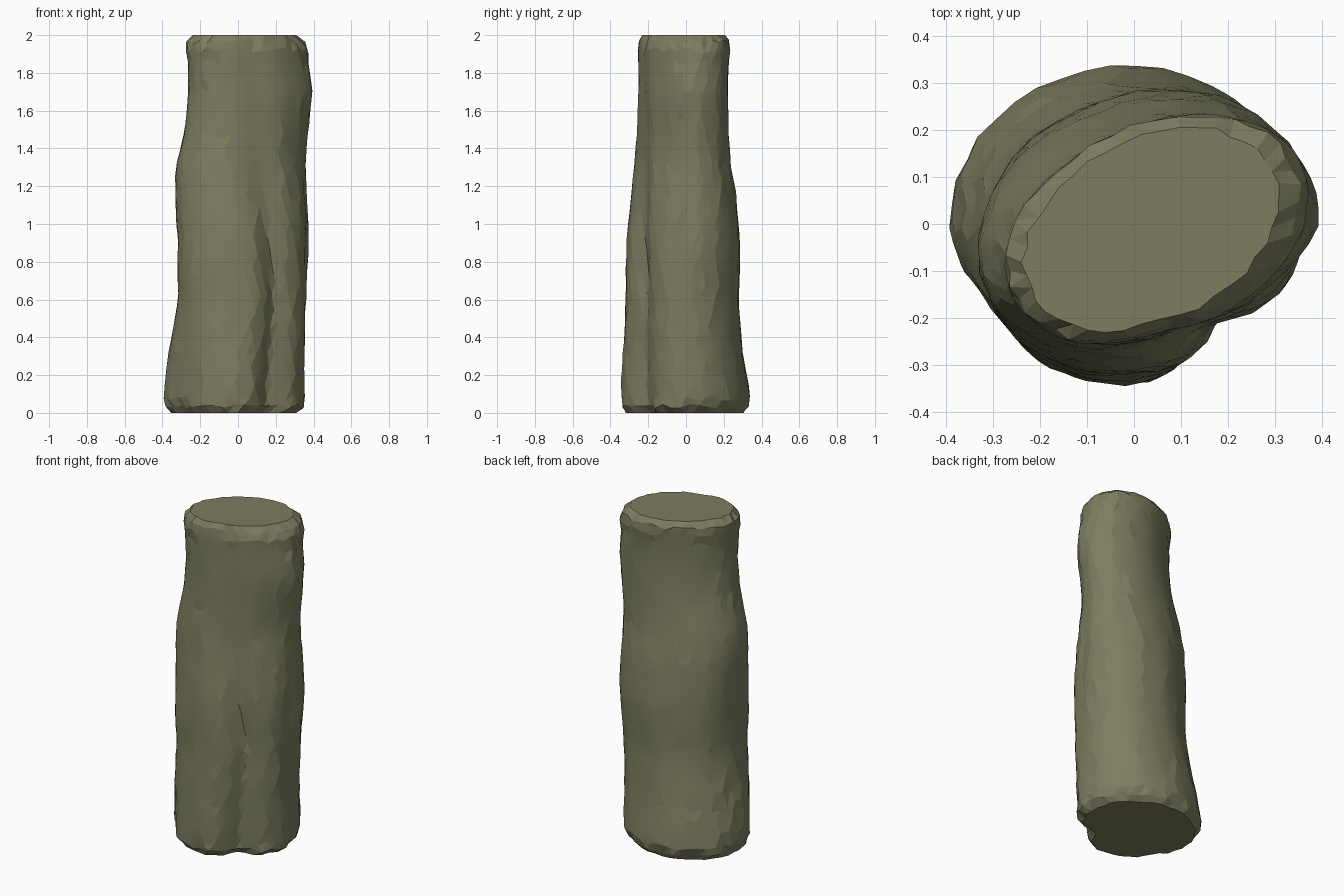
import bpy, bmesh, math, random
from mathutils import Vector, noise

random.seed(4)
if "Cube" in bpy.data.objects:
    bpy.data.objects.remove(bpy.data.objects["Cube"], do_unlink=True)

# Outline stations: height, left and right edge, front and back edge
STATIONS = [
    (0, -.355, .305, -.315, .30), (0.04, -.388, .347, -.342, .33),
    (0.10, -.398, .355, -.345, .34), (0.30, -.37, .355, -.335, .305),
    (0.60, -.312, .36, -.32, .28), (0.90, -.31, .375, -.315, .287),
    (1.15, -.33, .367, -.29, .265), (1.32, -.325, .36, -.272, .238),
    (1.50, -.28, .372, -.26, .225), (1.70, -.262, .385, -.255, .222),
    (1.85, -.264, .37, -.255, .225), (1.93, -.275, .372, -.26, .235),
    (1.965, -.27, .35, -.25, .232), (2.0, -.235, .31, -.23, .205)]
# Swellings and flats: angle, angular width, height, height spread, amount
SWELLS = [
    (3.75, .4, 0.05, .35, -.10), (3.75, .5, 0.75, .3, .06),
    (-0.7, .4, 0.05, .3, -.07), (-0.6, .4, 1.42, .2, -.05),
    (2.5, .5, 0.9, .35, .06), (-0.25, .35, 1.7, .15, .05)]
SIDES = 42


def outline(z):
    """Blend the two stations around a height."""
    for a, b in zip(STATIONS, STATIONS[1:]):
        if z <= b[0]:
            f = (z - a[0]) / (b[0] - a[0])
            return [p + (q - p) * f for p, q in zip(a[1:], b[1:])]
    return STATIONS[-1][1:]


def bell(d, width):
    return math.exp(-(d / width) ** 2)


def around(t, centre, width):
    return bell(math.remainder(t - centre, math.tau), width)


def surface_point(z, t, jitter, lift):
    x0, x1, y0, y1 = outline(z)
    cx, cy = (x0 + x1) / 2, (y0 + y1) / 2
    x, y = (x1 - x0) / 2 * math.cos(t), (y1 - y0) / 2 * math.sin(t + 0.16 * z)
    # Long front groove, leaning and fading upward, sharpest at mid height
    middle = -0.65 - 0.47 * max(z, 0.6)
    s = 1 - (0.20 - 0.07 * z) * around(t, middle, 0.28)
    s -= 0.05 * around(t, middle, 0.13) * bell(z - 0.75, 0.35)
    # Narrow crack on the left side
    s -= 0.03 * around(t, -0.12, 0.12) * bell(z - 0.87, 0.3)
    s += sum(amount * around(t, angle, width) * bell(z - height, spread)
             for angle, width, height, spread, amount in SWELLS)
    # Lengthwise bark streaks
    s += noise.noise(Vector((math.cos(t) * 4, math.sin(t) * 4, z * 1.5))) * 0.012
    s += random.uniform(-jitter, jitter)
    return Vector((cx + x * s, cy + y * s, z + random.uniform(-lift, lift)))


# Ring heights: close together at the chipped rims, flat at the sawn ends
body = [0.15 + i * 0.0775 for i in range(23)]
heights = [0, 0.035, 0.08] + body + [1.92, 1.965, 2.0]
bm = bmesh.new()
rings = []
for i, z in enumerate(heights):
    edge = min(i, len(heights) - 1 - i)
    jitter = 0.028 if edge < 2 else 0.009
    lift = (0, 0.011, 0.015)[edge] if edge < 3 else 0.022
    shift = (i % 2) * 0.5
    rings.append([bm.verts.new(surface_point(z, (k + shift) * math.tau / SIDES, jitter, lift))
                  for k in range(SIDES)])

# Bark faces, in staggered triangles
for i, (low, high) in enumerate(zip(rings, rings[1:])):
    for k in range(SIDES):
        n = (k + 1) % SIDES
        if i % 2 == 0:
            bm.faces.new((low[k], low[n], high[k]))
            bm.faces.new((low[n], high[n], high[k]))
        else:
            bm.faces.new((low[k], low[n], high[n]))
            bm.faces.new((low[k], high[n], high[k]))

# Sawn ends
bm.faces.new(rings[0][::-1])
bm.faces.new(rings[-1])
bmesh.ops.recalc_face_normals(bm, faces=bm.faces)

mesh = bpy.data.meshes.new("log")
bm.to_mesh(mesh)
bm.free()
log = bpy.data.objects.new("log", mesh)
bpy.context.collection.objects.link(log)

# Olive brown wood
wood = bpy.data.materials.new("olive_wood")
wood.use_nodes = True
colour = (0.205, 0.205, 0.118, 1)
wood.diffuse_color = colour
wood.node_tree.nodes["Principled BSDF"].inputs["Base Color"].default_value = colour
mesh.materials.append(wood)

# Soft facets on the bark, crisp chips at the rims
bpy.ops.object.select_all(action='DESELECT')
log.select_set(True)
bpy.context.view_layer.objects.active = log
bpy.ops.object.shade_smooth_by_angle(angle=math.radians(9))
